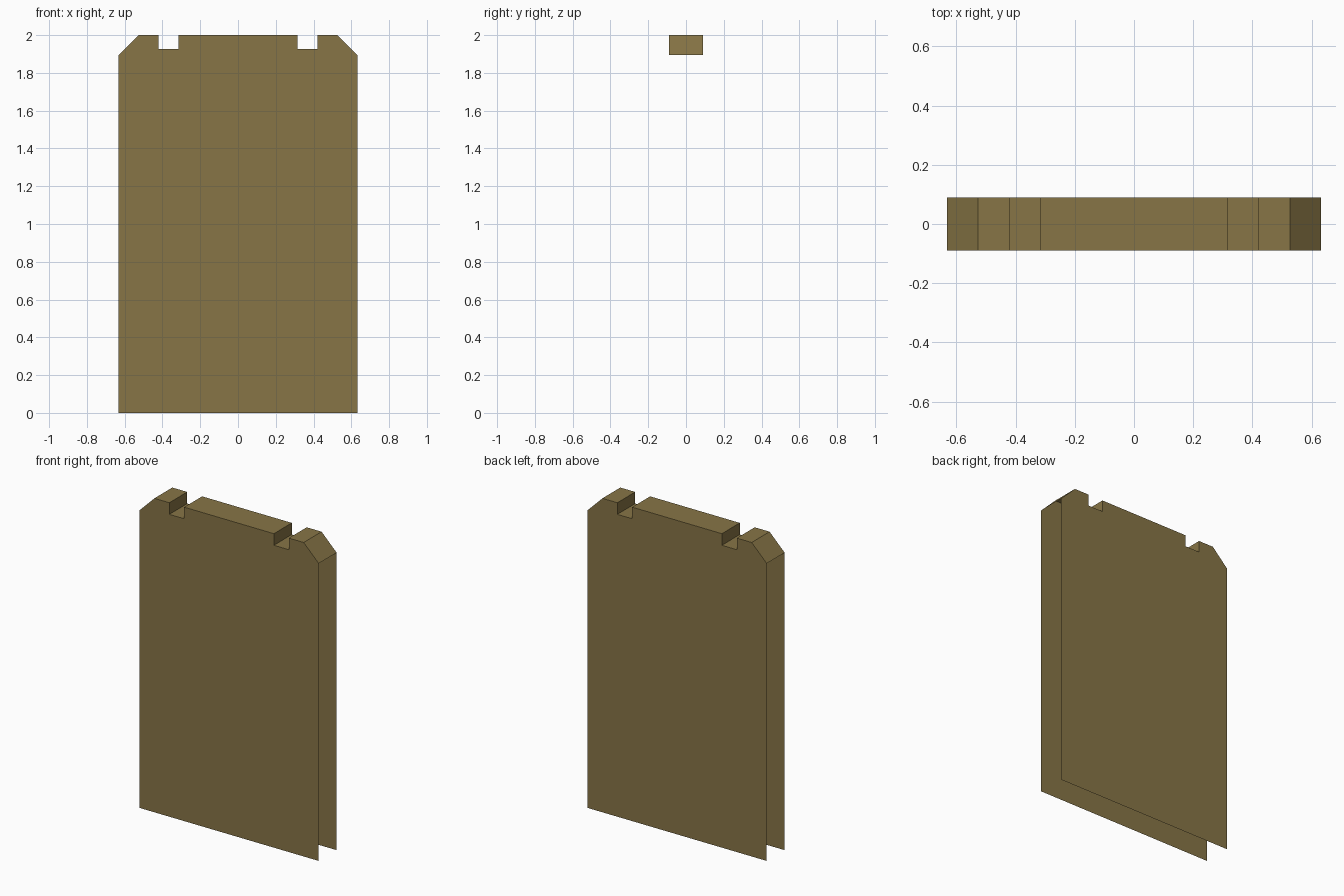
import bpy, bmesh

if "Cube" in bpy.data.objects:
    bpy.data.objects.remove(bpy.data.objects["Cube"])

HALF_DEPTH = 0.09

# One flat colour for the whole panel
mat = bpy.data.materials.new("olive brown")
mat.diffuse_color = (0.242, 0.178, 0.061, 1)
mat.use_nodes = True
mat.node_tree.nodes["Principled BSDF"].inputs["Base Color"].default_value = mat.diffuse_color

# Right half of the top outline, from the outer edge to the inner notch corner
half = [(0.632, 1.895), (0.526, 2.0), (0.421, 2.0),
        (0.421, 1.926), (0.316, 1.926), (0.316, 2.0)]
top = half + [(-x, z) for x, z in reversed(half)]
outline = [(-0.632, 0), (0.632, 0)] + top

bm = bmesh.new()
front = [bm.verts.new((x, -HALF_DEPTH, z)) for x, z in outline]
back = [bm.verts.new((x, HALF_DEPTH, z)) for x, z in outline]

# Front and back sheets
bm.faces.new(front)
bm.faces.new(back[::-1])

# Notched top strip; the sides and bottom stay open
for i in range(2, len(outline) - 1):
    bm.faces.new((front[i + 1], front[i], back[i], back[i + 1]))

mesh = bpy.data.meshes.new("notched_panel")
bm.to_mesh(mesh)
bm.free()
mesh.materials.append(mat)
panel = bpy.data.objects.new("notched_panel", mesh)
bpy.context.collection.objects.link(panel)
